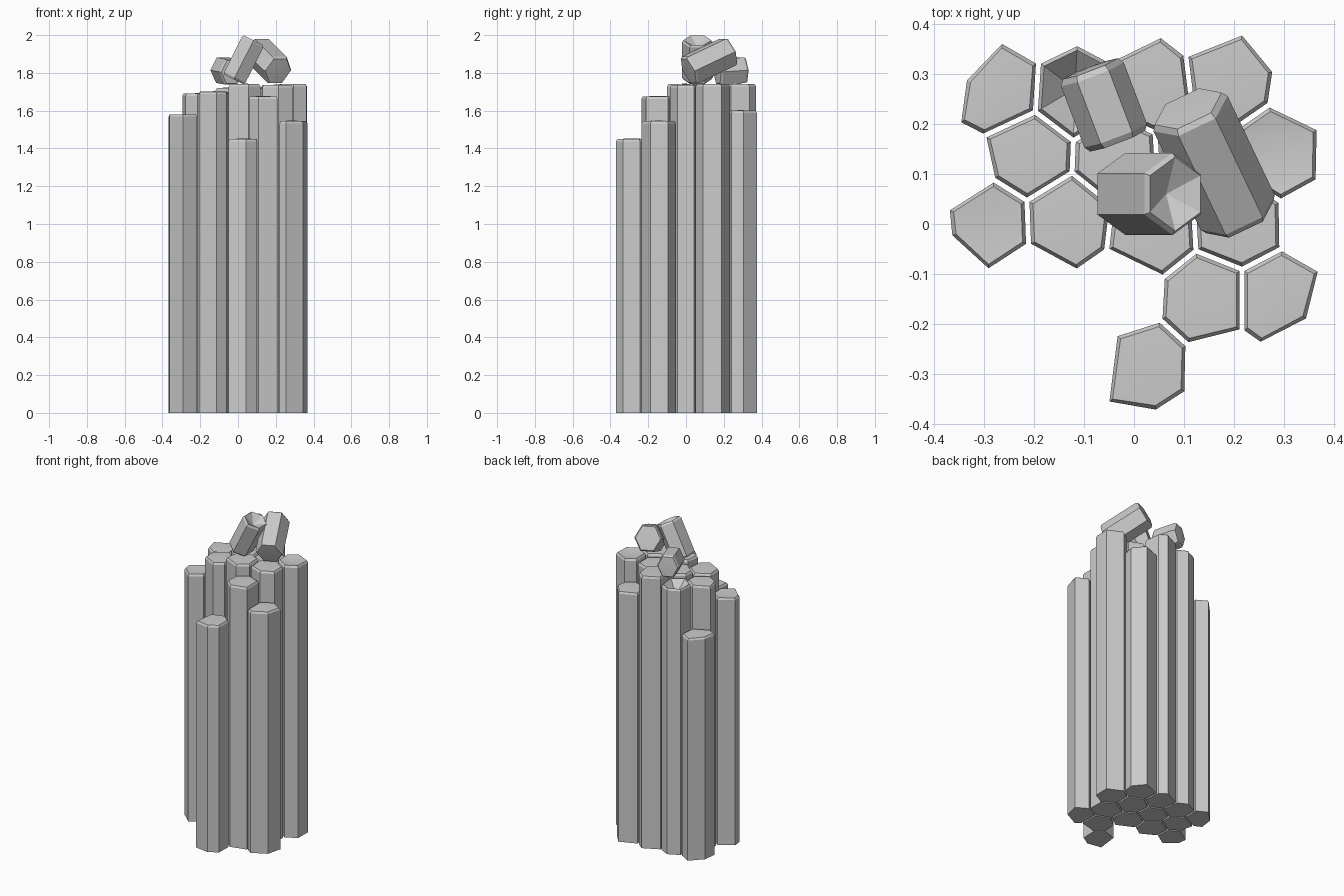
import bpy, bmesh, math
from mathutils import Vector, Matrix

if "Cube" in bpy.data.objects:
    bpy.data.objects.remove(bpy.data.objects["Cube"])

stone = bpy.data.materials.new("grey_basalt")
stone.diffuse_color = (0.6, 0.6, 0.6, 1)
stone.use_nodes = True
stone.node_tree.nodes["Principled BSDF"].inputs["Base Color"].default_value = stone.diffuse_color


def finish(bm, name, matrix):
    bmesh.ops.recalc_face_normals(bm, faces=bm.faces)
    me = bpy.data.meshes.new(name)
    bm.to_mesh(me)
    bm.free()
    ob = bpy.data.objects.new(name, me)
    ob.matrix_world = matrix
    me.materials.append(stone)
    bpy.context.collection.objects.link(ob)
    bpy.ops.object.select_all(action='DESELECT')
    ob.select_set(True)
    bpy.context.view_layer.objects.active = ob
    bpy.ops.object.shade_smooth_by_angle(angle=math.radians(25))


def cap(bm, ring, direction, rim, dent):
    """Chamfered rim closing on a raised or sunken centre point."""
    c = sum((v.co for v in ring), Vector()) / len(ring)
    up = Vector((0, 0, direction))
    top = [bm.verts.new(v.co + (c - v.co).normalized() * 0.008 + up * rim) for v in ring]
    tip = bm.verts.new(c + up * (rim + dent))
    for i in range(len(ring)):
        j = (i + 1) % len(ring)
        bm.faces.new((ring[i], ring[j], top[j], top[i]))
        bm.faces.new((top[i], top[j], tip))


def prism(name, outline, z0, z1, dent, low_dent=None, matrix=Matrix()):
    bm = bmesh.new()
    rim = 0.012
    foot = z0 if low_dent is None else z0 + rim
    low = [bm.verts.new((p[0], p[1], foot)) for p in outline]
    high = [bm.verts.new((p[0], p[1], z1 - rim)) for p in outline]
    for i in range(len(outline)):
        j = (i + 1) % len(outline)
        bm.faces.new((low[i], low[j], high[j], high[i]))
    cap(bm, high, 1, rim, dent)
    if low_dent is None:
        bm.faces.new(low)
    else:
        cap(bm, low, -1, rim, low_dent)
    finish(bm, name, matrix)


def clip(poly, point, normal):
    """Keep the part of a convex outline behind a line."""
    out = []
    for a, b in zip(poly, poly[1:] + poly[:1]):
        da, db = (a - point).dot(normal), (b - point).dot(normal)
        if da <= 0:
            out.append(a)
        if da * db < 0:
            out.append(a.lerp(b, da / (da - db)))
    return out


def cell(seed, neighbours, borders):
    """Cracked-stone cell: nearest-seed region with a gap to its neighbours."""
    poly = [seed + Vector(c) for c in ((-.3, -.3), (.3, -.3), (.3, .3), (-.3, .3))]
    for others, gap in ((neighbours, 0.005), (borders, 0)):
        for other in others:
            if other != seed:
                n = (other - seed).normalized()
                poly = clip(poly, (seed + other) / 2 - n * gap, n)
    # drop near-duplicate corners
    return [p for i, p in enumerate(poly) if (p - poly[i - 1]).length > 0.004]


# Standing columns: centre x, centre y, height
columns = [
    (-.272, .27, 1.42), (-.117, .26, 1.70), (.03, .275, 1.74), (.19, .295, 1.60),
    (.295, .143, 1.74), (-.21, .137, 1.69), (-.293, .004, 1.58), (-.132, .01, 1.70),
    (-.035, .13, 1.72), (.035, -.01, 1.74), (.207, 0, 1.735), (.125, .14, 1.72),
    (.147, -.15, 1.675), (.285, -.15, 1.545), (.02, -.29, 1.45)]
dents = {1: -.07, 4: -.015, 6: -.006}

# Missing columns around the cluster, which bound the outer cells
empty = [
    (-.357, .105), (-.398, .287), (-.353, .348), (-.19, .412), (-.037, .412),
    (.141, .418), (.301, .387), (.356, .27), (.433, .14), (.372, .003),
    (.414, -.182), (.341, -.259), (.183, -.294), (.107, -.426), (-.006, -.439),
    (-.1, -.275), (-.028, -.14), (-.207, -.128), (-.383, -.095), (-.437, -.01)]

seeds = [Vector(c[:2]) for c in columns]
borders = [Vector(c) for c in empty]
for k, (seed, col) in enumerate(zip(seeds, columns)):
    prism(f"column_{k + 1:02d}", cell(seed, seeds, borders), 0, col[2], dents.get(k, .003))


def fragment(name, centre, axis, length, rx, ry, dent, low_dent):
    """Broken hexagonal piece; local x lies level, local z follows the axis."""
    z = Vector(axis).normalized()
    x = Vector((0, 0, 1)).cross(z).normalized()
    rot = Matrix((x, z.cross(x), z)).transposed().to_4x4()
    hexagon = [(rx * math.cos(a * math.pi / 3), ry * math.sin(a * math.pi / 3)) for a in range(6)]
    prism(name, hexagon, -length / 2, length / 2, dent, low_dent, Matrix.Translation(centre) @ rot)


# Loose pieces lying on top of the cluster
fragment("fallen_piece_left", (-.06, .238, 1.81), (-.054, .142, .01), .155, .067, .078, .004, .004)
fragment("fallen_piece_right", (.16, .122, 1.863), (-.105, .22, .105), .262, .082, .088, .004, .004)
fragment("leaning_piece", (.03, .06, 1.869), (.45, 0, .89), .232, .082, .073, -.04, 0)
